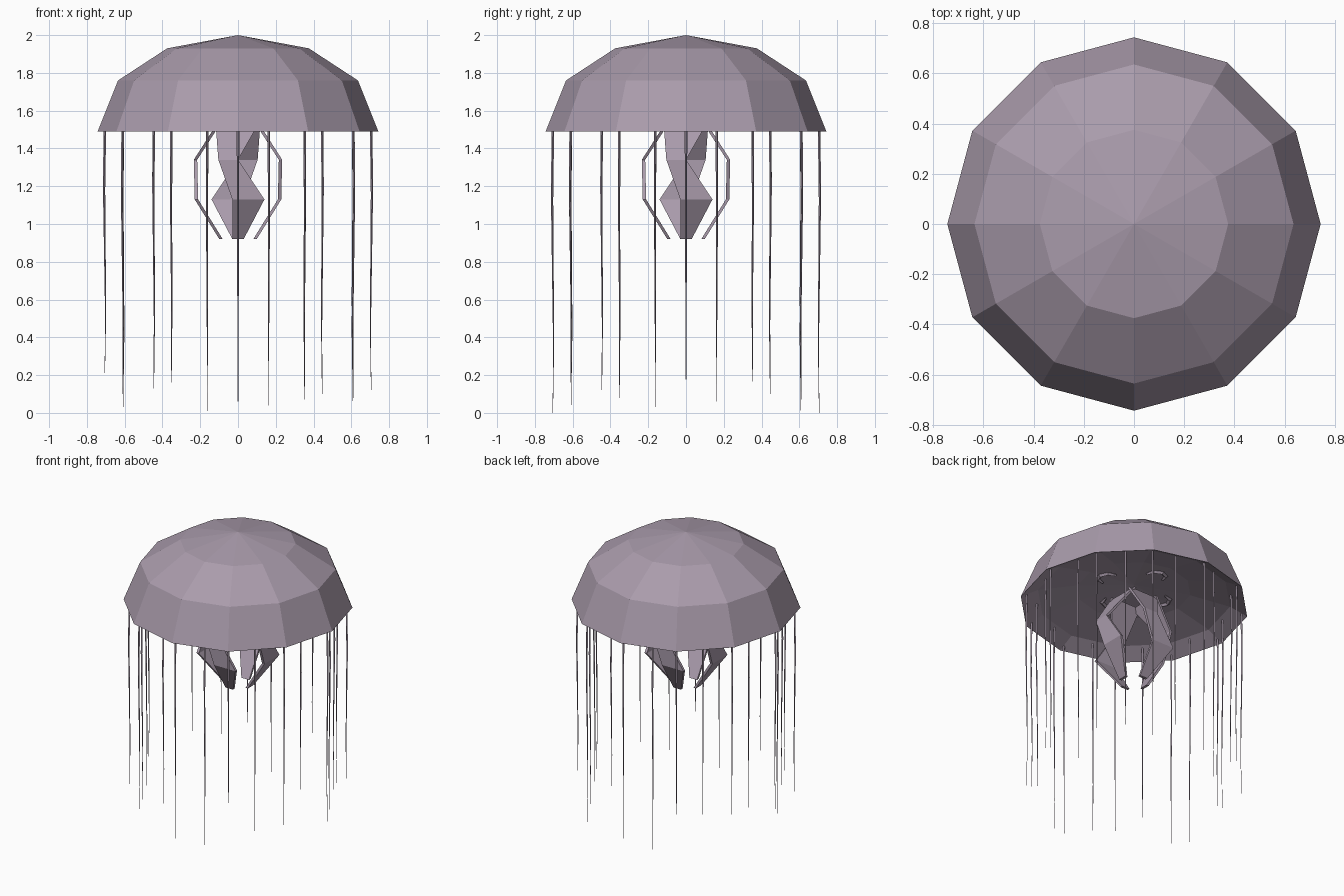
import bpy, bmesh, math
from mathutils import Vector

if "Cube" in bpy.data.objects:
    bpy.data.objects.remove(bpy.data.objects["Cube"])

mauve = bpy.data.materials.new("dusty_mauve")
mauve.diffuse_color = (0.40, 0.33, 0.41, 1)
mauve.use_nodes = True
mauve.node_tree.nodes["Principled BSDF"].inputs["Base Color"].default_value = mauve.diffuse_color


def loft(name, rings, capped=True):
    """Skin a list of equal-sized rings into one flat-shaded object."""
    bm = bmesh.new()
    loops = [[bm.verts.new(p) for p in ring] for ring in rings]
    n = len(loops[0])
    for a, b in zip(loops, loops[1:]):
        for i in range(n):
            j = (i + 1) % n
            bm.faces.new((a[i], a[j], b[j], b[i]))
    if capped:
        bm.faces.new(loops[0])
        bm.faces.new(loops[-1])
    bmesh.ops.remove_doubles(bm, verts=bm.verts, dist=1e-5)
    if capped:
        bmesh.ops.recalc_face_normals(bm, faces=bm.faces)
    me = bpy.data.meshes.new(name)
    bm.to_mesh(me)
    bm.free()
    me.materials.append(mauve)
    ob = bpy.data.objects.new(name, me)
    bpy.context.collection.objects.link(ob)
    return ob


def circle(r, z, n, cx=0.0, cy=0.0):
    return [Vector((cx + r * math.cos(math.tau * i / n),
                    cy + r * math.sin(math.tau * i / n), z)) for i in range(n)]


def polar(angle, out, side, z):
    """Point given outward and sideways distance along a compass angle."""
    c, s = math.cos(angle), math.sin(angle)
    return Vector((out * c - side * s, out * s + side * c, z))


# Bell: twelve-sided dome
loft("bell", [circle(r, z, 12) for r, z in
              ((0.743, 1.49), (0.635, 1.76), (0.375, 1.93), (0, 2.0))], False)

# Shallow hollow underside, facing down
loft("bell_underside", [circle(r, z, 12) for r, z in
                        ((0, 1.65), (0.37, 1.61), (0.63, 1.55), (0.743, 1.49))], False)

# Four wavy ribbon arms: (z, outward, side offset, half width)
ARM = ((1.55, 0.09, 0.0, 0.12), (1.34, 0.225, -0.052, 0.052),
       (1.13, 0.22, 0.055, 0.085), (0.92, 0.09, 0.0, 0.03))
T = 0.009
for k in range(4):
    a = k * math.pi / 2
    rings = [[polar(a, out + dt, mid + s * half, z)
              for dt, s in ((-T, -1), (T, -1), (T, 1), (-T, 1))]
             for z, out, mid, half in ARM]
    loft(f"oral_arm_{k + 1}", rings)

# Four small horseshoe organs half sunk into the underside
for k in range(4):
    a = k * math.pi / 2
    rings = []
    for i in range(5):
        t = math.radians(-100 + 50 * i)
        r = 0.014 if 0 < i < 4 else 0.008
        rings.append([polar(a, 0.22 + (0.065 + r * math.cos(q)) * math.cos(t),
                            (0.065 + r * math.cos(q)) * math.sin(t),
                            1.617 + r * math.sin(q))
                      for q in (0, math.pi / 2, math.pi, 3 * math.pi / 2)])
    loft(f"horseshoe_organ_{k + 1}", rings)

# Twenty-four hair-thin tentacles, alternating outer and inner rows
TIPS = (0.12, 0.06, 0.20, 0.10, 0.07, 0.28, 0.0, 0.01, 0.18, 0.24, 0.165, 0.14,
        0.21, 0.03, 0.10, 0.13, 0.16, 0.145, 0.0, 0.04, 0.27, 0.12, 0.08, 0.28)
for k, tip in enumerate(TIPS):
    a = k * math.tau / 24
    row = 0.63 if k % 2 else 0.705
    top = 1.54 if k % 2 else 1.505
    rings = []
    for i, r in enumerate((0.007, 0.006, 0.0045, 0.003, 0.001)):
        f = i / 4
        c = polar(a, row + 0.004 * math.sin(f * math.pi * 2), 0, 0)
        rings.append(circle(r, top + (tip - top) * f, 4, c.x, c.y))
    loft(f"tentacle_{k + 1:02d}", rings)
